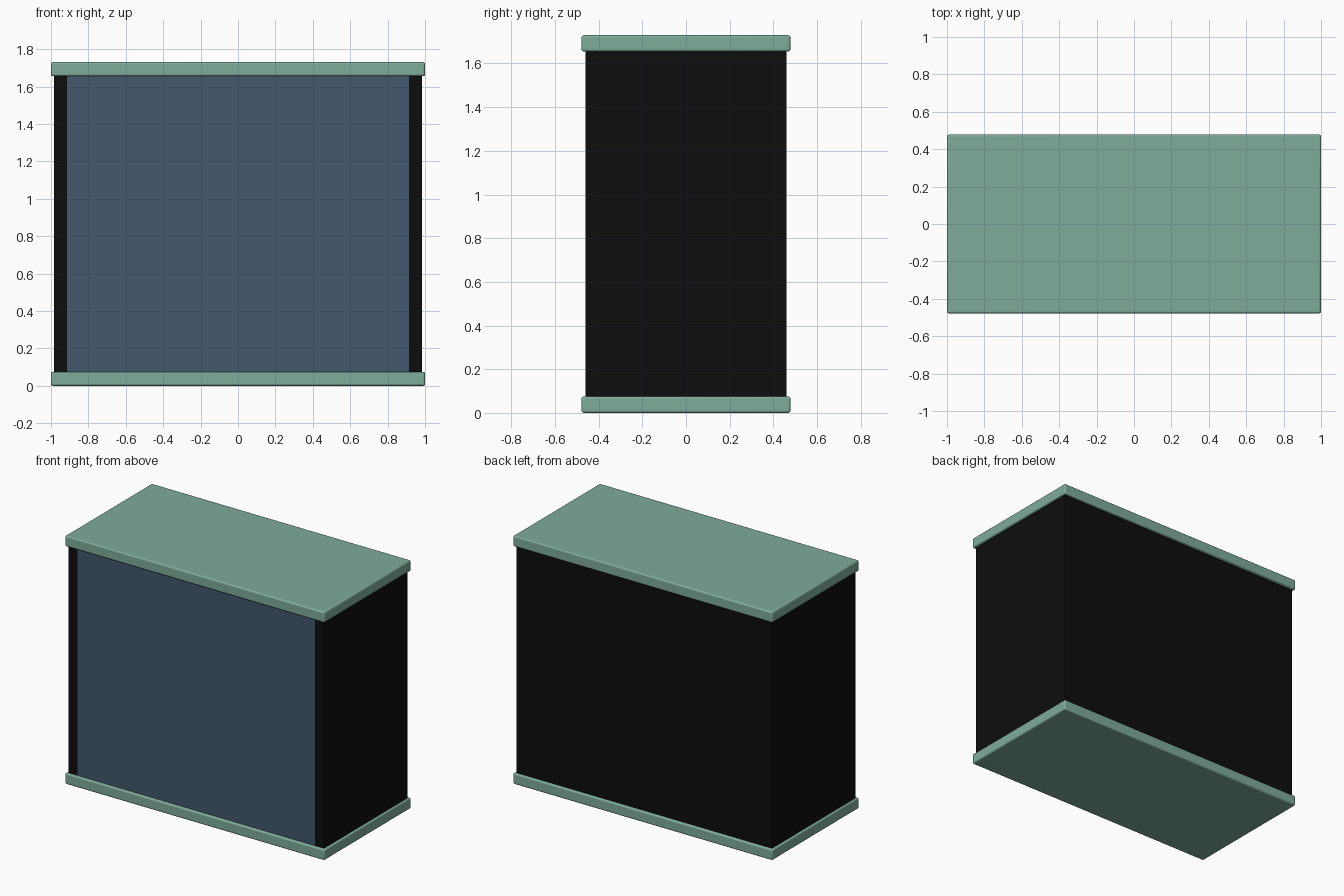
import bpy

if "Cube" in bpy.data.objects:
    bpy.data.objects.remove(bpy.data.objects["Cube"])


def material(name, rgb):
    m = bpy.data.materials.new(name)
    m.diffuse_color = (*rgb, 1.0)
    m.use_nodes = True
    m.node_tree.nodes["Principled BSDF"].inputs["Base Color"].default_value = m.diffuse_color
    return m


GREEN = material("sage_green", (0.21, 0.41, 0.32))
BLACK = material("black", (0.004, 0.004, 0.004))
BLUE = material("slate_blue", (0.055, 0.098, 0.155))


def box(name, x, y, z, mat, bevel=0.0):
    """Box from (min, max) ranges, with optional softened edges."""
    bpy.ops.mesh.primitive_cube_add(
        size=1, location=[sum(r) / 2 for r in (x, y, z)])
    ob = bpy.context.object
    ob.name = name
    ob.scale = [r[1] - r[0] for r in (x, y, z)]
    bpy.ops.object.transform_apply(location=False, rotation=False, scale=True)
    ob.data.materials.append(mat)
    if bevel:
        mod = ob.modifiers.new("soft_edges", 'BEVEL')
        mod.width = bevel
        mod.segments = 3
        bpy.ops.object.shade_smooth_by_angle()
    return ob


W, D = 1.0, 0.478            # half width and depth of the slabs
BW, BD = 0.985, 0.46         # half width and depth of the body
LOW, HIGH, TOP = 0.075, 1.655, 1.73
T = 0.07                     # wall thickness

# top and bottom slabs
box("bottom_slab", (-W, W), (-D, D), (0, LOW), GREEN, 0.01)
box("top_slab", (-W, W), (-D, D), (HIGH, TOP), GREEN, 0.01)

# side walls and back wall
for name, s in (("left_wall", -1), ("right_wall", 1)):
    box(name, sorted((s * (BW - T), s * BW)), (-BD, BD), (LOW, HIGH), BLACK)
box("back_wall", (-BW + T, BW - T), (BD - T, BD), (LOW, HIGH), BLACK)

# front panel, flush between the walls
box("front_panel", (-BW + T, BW - T), (-BD, -BD + 0.03), (LOW, HIGH), BLUE)
